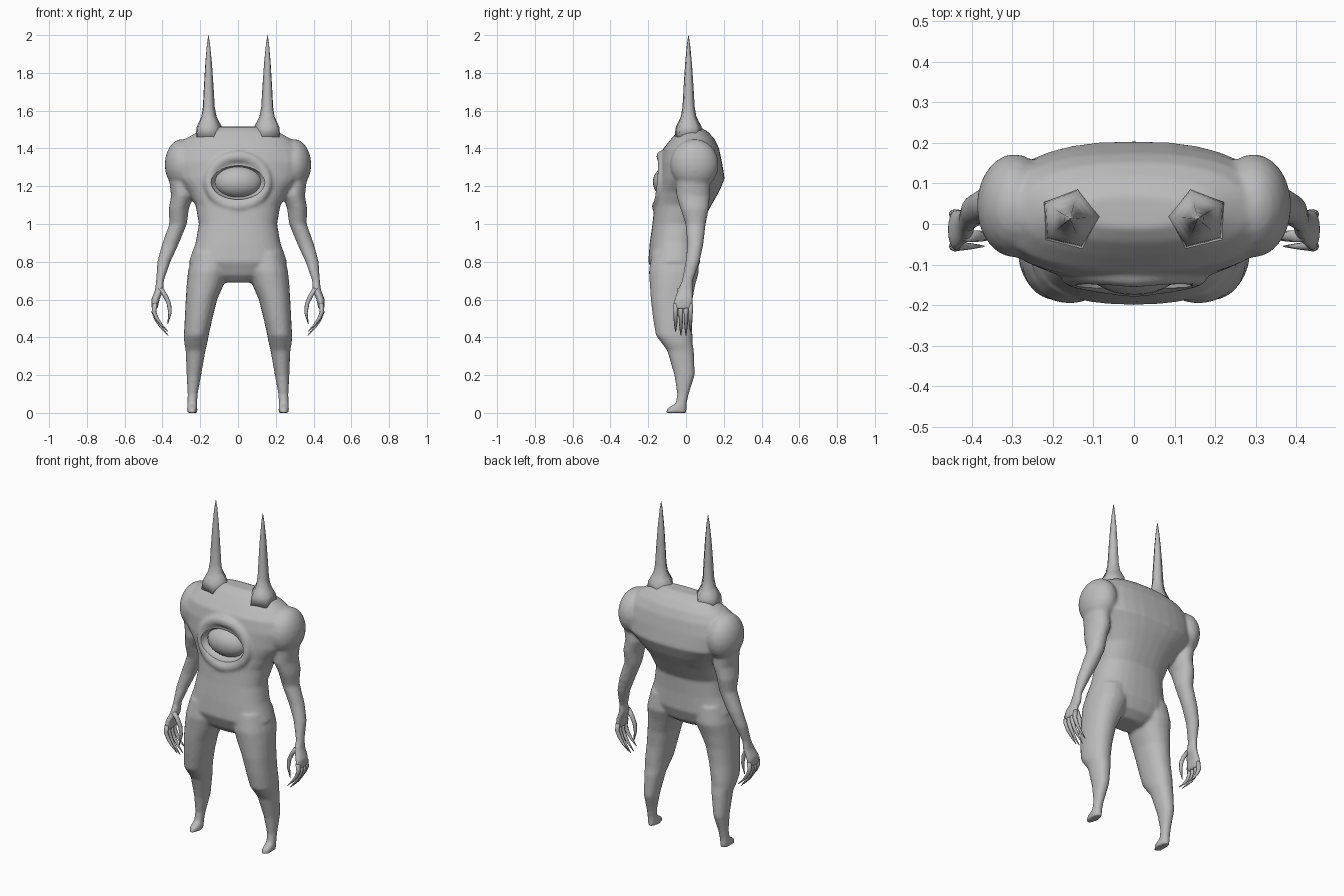
import bpy, bmesh, math

if "Cube" in bpy.data.objects:
    bpy.data.objects.remove(bpy.data.objects["Cube"])

grey = bpy.data.materials.new("plain grey")
grey.diffuse_color = (0.5, 0.5, 0.5, 1)
grey.use_nodes = True
grey.node_tree.nodes["Principled BSDF"].inputs["Base Color"].default_value = grey.diffuse_color


def loft(bm, rings, n=20, power=2.0, side=1, start=0.0):
    """Skin horizontal rings given as (z, x_min, x_max, y_min, y_max)."""
    rows = []
    for z, x0, x1, y0, y1 in rings:
        row = []
        for i in range(n):
            a = start + 2 * math.pi * i / n
            c, s = math.cos(a), math.sin(a)
            u = math.copysign(abs(c) ** (2 / power), c)
            v = math.copysign(abs(s) ** (2 / power), s)
            row.append(bm.verts.new((side * ((x0 + x1) / 2 + u * (x1 - x0) / 2),
                                     (y0 + y1) / 2 + v * (y1 - y0) / 2, z)))
        rows.append(row)
    faces = [bm.faces.new(rows[0]), bm.faces.new(rows[-1])]
    for a, b in zip(rows, rows[1:]):
        for i in range(n):
            j = (i + 1) % n
            faces.append(bm.faces.new((a[i], a[j], b[j], b[i])))
    bmesh.ops.recalc_face_normals(bm, faces=faces)


def ball(bm, centre, radii, seg=24):
    vs = bmesh.ops.create_uvsphere(bm, u_segments=seg, v_segments=seg // 2, radius=1)["verts"]
    for v in vs:
        v.co = [c + r * p for c, r, p in zip(centre, radii, v.co)]


def finish(bm, name, smooth=True):
    me = bpy.data.meshes.new(name)
    bm.to_mesh(me)
    bm.free()
    me.materials.append(grey)
    for p in me.polygons:
        p.use_smooth = smooth
    ob = bpy.data.objects.new(name, me)
    bpy.context.collection.objects.link(ob)
    return ob


# Body: hunched torso
bm = bmesh.new()
torso = [(.69, .10, -.13, .0), (.73, .20, -.17, .05), (.8, .26, -.2, .075),
         (.9, .225, -.192, .075), (1.0, .207, -.178, .08), (1.1, .225, -.167, .135),
         (1.17, .27, -.155, .175), (1.24, .335, -.145, .205), (1.33, .355, -.135, .19),
         (1.4, .33, -.12, .175), (1.45, .28, -.08, .152), (1.49, .21, -.045, .115),
         (1.515, .13, -.01, .07)]
loft(bm, [(z, -h, h, a, b) for z, h, a, b in torso], 32, 2.4)

legs = [(.85, .04, .24, -.18, .06), (.75, .05, .265, -.197, .07), (.68, .075, .272, -.192, .05),
        (.6, .11, .277, -.187, .035), (.5, .135, .282, -.175, .03), (.41, .155, .287, -.16, .035),
        (.37, .162, .285, -.13, .035), (.33, .172, .277, -.1, .042), (.2, .195, .272, -.062, .047),
        (.1, .213, .267, -.047, .015), (.05, .217, .268, -.055, .004),
        (.025, .215, .27, -.1, .004), (0, .215, .27, -.108, .004)]
arms = [(1.28, .25, .37, -.05, .13), (1.15, .235, .355, -.052, .127), (1.08, .26, .367, -.03, .122),
        (1.0, .27, .364, -.003, .105), (.89, .315, .404, .006, .092), (.8, .357, .428, -.003, .073),
        (.7, .392, .434, -.023, .038), (.65, .393, .44, -.045, .038), (.6, .415, .46, -.065, .038),
        (.55, .425, .458, -.07, .035)]
for s in (1, -1):
    loft(bm, legs, 20, 2.2, s)
    loft(bm, arms, 16, 2.0, s)
    ball(bm, (s * .295, .045, 1.315), (.093, .128, .135))

# Raised rim around the eye
rim, N, M = [], 32, 10
for i in range(N):
    a = 2 * math.pi * i / N
    c, s = math.cos(a), math.sin(a)
    row = []
    for j in range(M):
        b = 2 * math.pi * j / M
        k = .032 * math.cos(b)
        row.append(bm.verts.new(((.15 + k) * c, -.142 + .015 * abs(c) - .012 * s * -1
                                 + .028 * math.sin(b), 1.225 + (.132 + k) * s)))
    rim.append(row)
ring_faces = []
for i in range(N):
    p, q = rim[i], rim[(i + 1) % N]
    for j in range(M):
        k = (j + 1) % M
        ring_faces.append(bm.faces.new((p[j], p[k], q[k], q[j])))
bmesh.ops.recalc_face_normals(bm, faces=ring_faces)
body = finish(bm, "body")

# Eye socket cutter
bm = bmesh.new()
ball(bm, (0, -.17, 1.222), (.145, .1, .093), 32)
cutter = finish(bm, "socket_cutter")
cutter.hide_render = True

# Fuse the body parts, soften, then carve the socket
m = body.modifiers.new("fuse", 'REMESH')
m.mode = 'VOXEL'
m.voxel_size = .008
m.use_smooth_shade = True
m = body.modifiers.new("soften", 'SMOOTH')
m.factor = .5
m.iterations = 10
m = body.modifiers.new("socket", 'BOOLEAN')
m.operation = 'DIFFERENCE'
m.solver = 'EXACT'
m.object = cutter
bpy.context.view_layer.objects.active = body
body.select_set(True)
for name in ("fuse", "soften", "socket"):
    bpy.ops.object.modifier_apply(modifier=name)
bpy.data.objects.remove(cutter)
bpy.ops.object.shade_smooth_by_angle(angle=math.radians(50))

# Eyeball
bm = bmesh.new()
ball(bm, (0, -.09, 1.222), (.128, .085, .086), 32)
finish(bm, "eyeball")

# Five-sided horns
horn = [(1.46, .08), (1.515, .072), (1.54, .058), (1.57, .043), (1.62, .034),
        (1.72, .028), (1.85, .019), (1.95, .009), (2.0, .001)]
# Fingers and thumb: (z, x, radius) along each one
finger = [(.58, .44, .013), (.53, .445, .012), (.49, .43, .011), (.45, .405, .008), (.41, .37, .002)]
thumb = [(.66, .41, .015), (.62, .385, .014), (.58, .366, .012), (.53, .36, .009), (.47, .372, .002)]
for s, label in ((1, "right"), (-1, "left")):
    bm = bmesh.new()
    loft(bm, [(z, .157 - r, .157 + r, .013 - r, .013 + r) for z, r in horn],
         5, 2, s, math.radians(176))
    finish(bm, label + "_horn")
    bm = bmesh.new()
    for i, y in enumerate((-.055, -.027, 0, .024)):
        drop = .02 * (i in (0, 3))
        loft(bm, [(z + drop * (.58 - z) / .17, x - r, x + r, y - r, y + r) for z, x, r in finger],
             8, 2, s)
    loft(bm, [(z, x - r, x + r, -.03 - r, -.03 + r) for z, x, r in thumb], 8, 2, s)
    finish(bm, label + "_fingers")
